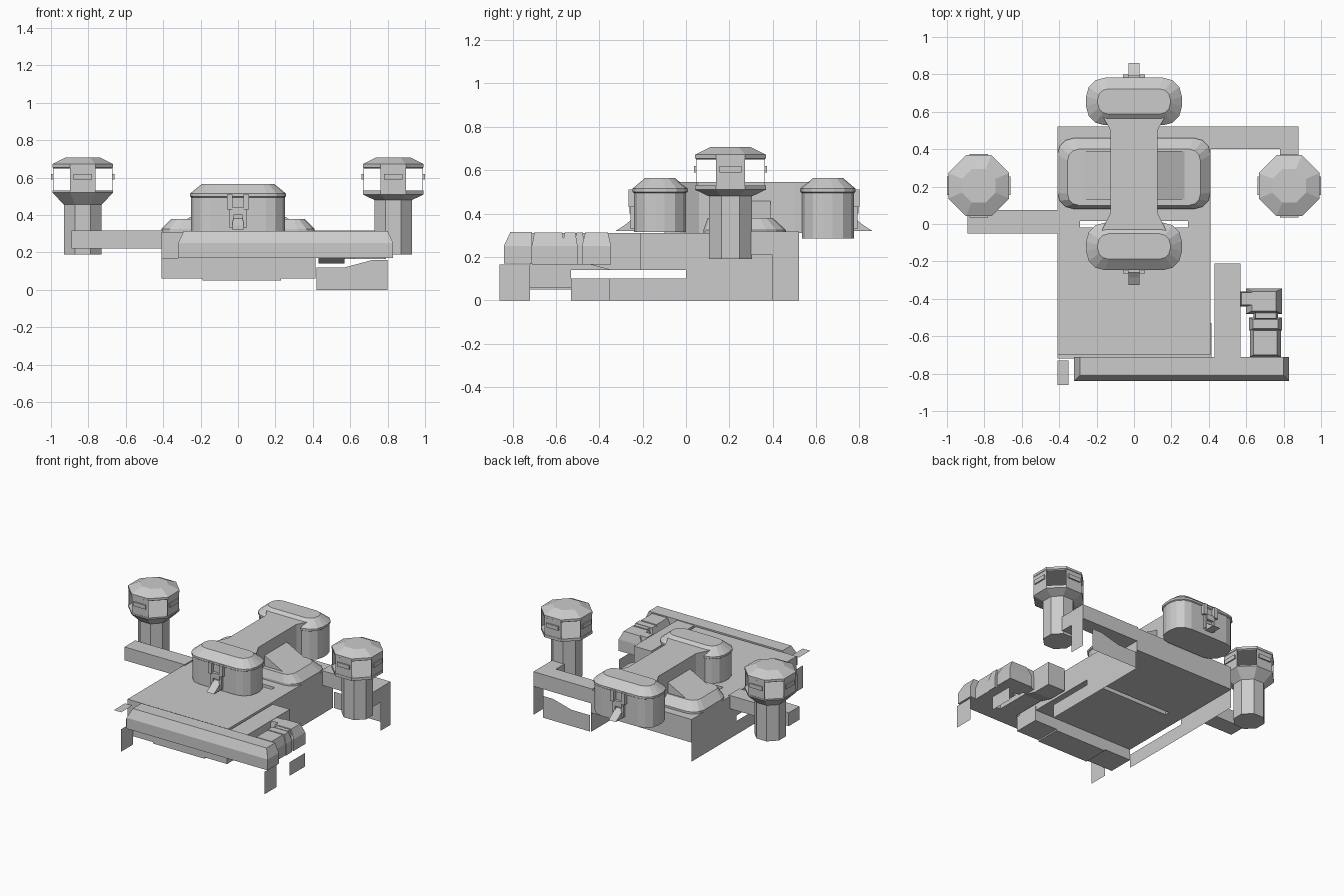
import bpy, math
from mathutils import Vector

if "Cube" in bpy.data.objects:
    bpy.data.objects.remove(bpy.data.objects["Cube"])


def mesh(name, verts, faces):
    me = bpy.data.meshes.new(name)
    me.from_pydata([Vector(v) for v in verts], [], faces)
    me.update()
    ob = bpy.data.objects.new(name, me)
    bpy.context.collection.objects.link(ob)
    return ob


def loft(name, rings, caps=True):
    """Skin a stack of equal-length, counter-clockwise rings."""
    n = len(rings[0])
    verts = [p for r in rings for p in r]
    faces = []
    for k in range(len(rings) - 1):
        for i in range(n):
            j = (i + 1) % n
            faces.append((k * n + i, k * n + j, (k + 1) * n + j, (k + 1) * n + i))
    if caps:
        faces.append(tuple(reversed(range(n))))
        faces.append(tuple(range((len(rings) - 1) * n, len(rings) * n)))
    return mesh(name, verts, faces)


def rect(x0, x1, y0, y1, z):
    return [(x0, y0, z), (x1, y0, z), (x1, y1, z), (x0, y1, z)]


def box(name, x0, x1, y0, y1, z0, z1):
    return loft(name, [rect(x0, x1, y0, y1, z0), rect(x0, x1, y0, y1, z1)])


def prism_x(name, x0, x1, prof):
    """Extrude a (y, z) profile along x."""
    return loft(name, [[(x, y, z) for y, z in prof] for x in (x0, x1)])


def octagon(cx, cy, a, z):
    r = a / math.cos(math.pi / 8)
    return [(cx + r * math.cos(math.pi * (i + .5) / 4),
             cy + r * math.sin(math.pi * (i + .5) / 4), z) for i in range(8)]


def round_rect(cx, cy, hx, hy, rad, z, seg=3):
    pts = []
    for q, (sx, sy) in enumerate([(1, 1), (-1, 1), (-1, -1), (1, -1)]):
        for i in range(seg + 1):
            a = math.pi / 2 * (q + i / seg)
            pts.append((cx + sx * (hx - rad) + rad * math.cos(a),
                        cy + sy * (hy - rad) + rad * math.sin(a), z))
    return pts


def panel_x(name, x, y0, y1, z0, z1):
    return mesh(name, [(x, y0, z0), (x, y1, z0), (x, y1, z1), (x, y0, z1)], [(0, 1, 2, 3)])


# Main deck, split by a narrow slot
box("deck_front", -.41, .41, -.70, -.02, .14, .31)
box("deck_rear", -.41, .41, .015, .52, .14, .31)
for s in (-1, 1):
    a, b = sorted((s * .29, s * .41))
    box("deck_bridge", a, b, -.02, .015, .14, .31)
box("front_keel", -.41, .415, -.72, -.53, .06, .17)
box("keel_plate", -.19, .23, -.72, -.53, .05, .06)

# Front bumper bar with steep bevelled top
loft("front_bar", [rect(-.32, .83, -.84, -.71, .17), rect(-.32, .83, -.84, -.71, .25),
                   rect(-.29, .80, -.81, -.71, .315)])

# Right side pod with a sloped underside
prism_x("side_pod", .43, .57, [(-.71, .17), (-.46, .17), (-.35, .14), (-.21, .14),
                               (-.21, .31), (-.71, .31)])

# Bevelled tanks and their elbow
for name, x0, x1, y0, y1, e in (("tank_front", .62, .785, -.71, -.56, .02),
                                ("tank_middle", .615, .79, -.57, -.50, .02),
                                ("tank_neck", .64, .77, -.51, -.47, .01),
                                ("tank_rear", .60, .79, -.48, -.345, .03),
                                ("tank_elbow", .56, .65, -.44, -.36, .015)):
    loft(name, [rect(x0, x1, y0, y1, .165), rect(x0, x1, y0, y1, .25),
                rect(x0 + e, x1 - e, y0 + e * .5, y1 - e * .5, .312)])

# Side arms
box("left_arm", -.89, -.40, -.05, .075, .22, .318)
box("right_arm", .40, .88, .40, .52, .21, .318)
box("right_arm_end", .78, .88, .30, .40, .21, .318)

# Hanging thin skirt panels
for x, y0, y1, z1 in ((-.35, -.86, -.72, .165), (.82, -.86, -.72, .165),
                      (.79, -.53, -.35, .10), (-.41, -.53, 0, .10),
                      (-.41, 0, .52, .18), (.41, -.35, 0, .10),
                      (.41, 0, .52, .18), (.88, .40, .52, .21)):
    panel_x("skirt_panel", x, y0, y1, 0, z1)
mesh("rear_skirt", [(.42, .52, 0), (.80, .52, 0), (.80, .52, .16), (.72, .52, .16),
                    (.57, .52, .12), (.42, .52, .12)], [(0, 1, 2, 3, 4, 5)])
mesh("corner_flap", rect(-.41, -.35, -.86, -.73, .29), [(0, 1, 2, 3)])

# Octagonal towers with open windowed heads
for s in (-1, 1):
    cx, cy = s * .83, .205
    zf = .455 if s < 0 else .48
    loft("tower", [octagon(cx, cy, .10, .19), octagon(cx, cy, .10, zf),
                   octagon(cx, cy, .163, .52 if s < 0 else .51),
                   octagon(cx, cy, .163, .53)])
    loft("tower_cap", [octagon(cx, cy, .155, .65), octagon(cx, cy, .163, .655),
                       octagon(cx, cy, .163, .672), octagon(cx, cy, .09, .708)])
    for k in range(4):
        a = k * math.pi / 2
        pane = box("window_pane", .156, .16, -.067, .067, .525, .655)
        knob = box("window_knob", .158, .169, -.05, .05, .59, .62)
        for ob in (pane, knob):
            ob.location = (cx, cy, 0)
            ob.rotation_euler.z = a

# Central hump under the bridge
loft("hump_base", [round_rect(0, .27, .41, .19, .09, .31), round_rect(0, .27, .41, .19, .09, .325),
                   round_rect(0, .25, .355, .15, .06, .38)])
hump = [(-.29, .37), (.29, .37), (.12, .46), (-.12, .46)]
loft("hump_ridge", [[(x, y, z) for x, z in hump] for y in (.39, .13)])

# Bridge with flared ends
plan = [(.125, .06), (.125, .50), (.17, .58), (.17, .64), (-.17, .64), (-.17, .58),
        (-.125, .50), (-.125, .06), (-.17, -.03), (-.17, -.10), (.17, -.10), (.17, -.03)]
loft("bridge", [[(x, y, z) for x, y in plan] for z in (.31, .545)])

# Rounded pods at both ends of the bridge, with latches
for s, cy, zb in ((-1, -.12, .315), (1, .655, .285)):
    loft("end_pod", [round_rect(0, cy, .25, .12, .10, zb), round_rect(0, cy, .25, .12, .10, .495),
                     round_rect(0, cy, .256, .127, .10, .50), round_rect(0, cy, .256, .127, .10, .515),
                     round_rect(0, cy, .195, .068, .06, .565)])

    def span(d0, d1):
        return sorted((cy + s * d0, cy + s * d1))

    for t in (-1, 1):
        a, b = sorted((t * .03, t * .06))
        box("latch_bracket", a, b, *span(.11, .145), .43, .51)
        a, b = sorted((t * .025, t * .045))
        box("latch_arm", a, b, *span(.11, .135), .33, .43)
    box("latch_bar", -.03, .03, *span(.11, .14), .40, .44)
    prof = [(cy + s * d, z) for d, z in ((.11, .32), (.205, .32), (.165, .345), (.11, .39))]
    prism_x("latch_flap", -.03, .03, prof if s > 0 else prof[::-1])

# Make all normals consistent
import bmesh
for ob in bpy.data.objects:
    bm = bmesh.new()
    bm.from_mesh(ob.data)
    bmesh.ops.recalc_face_normals(bm, faces=bm.faces)
    bm.to_mesh(ob.data)
    bm.free()
